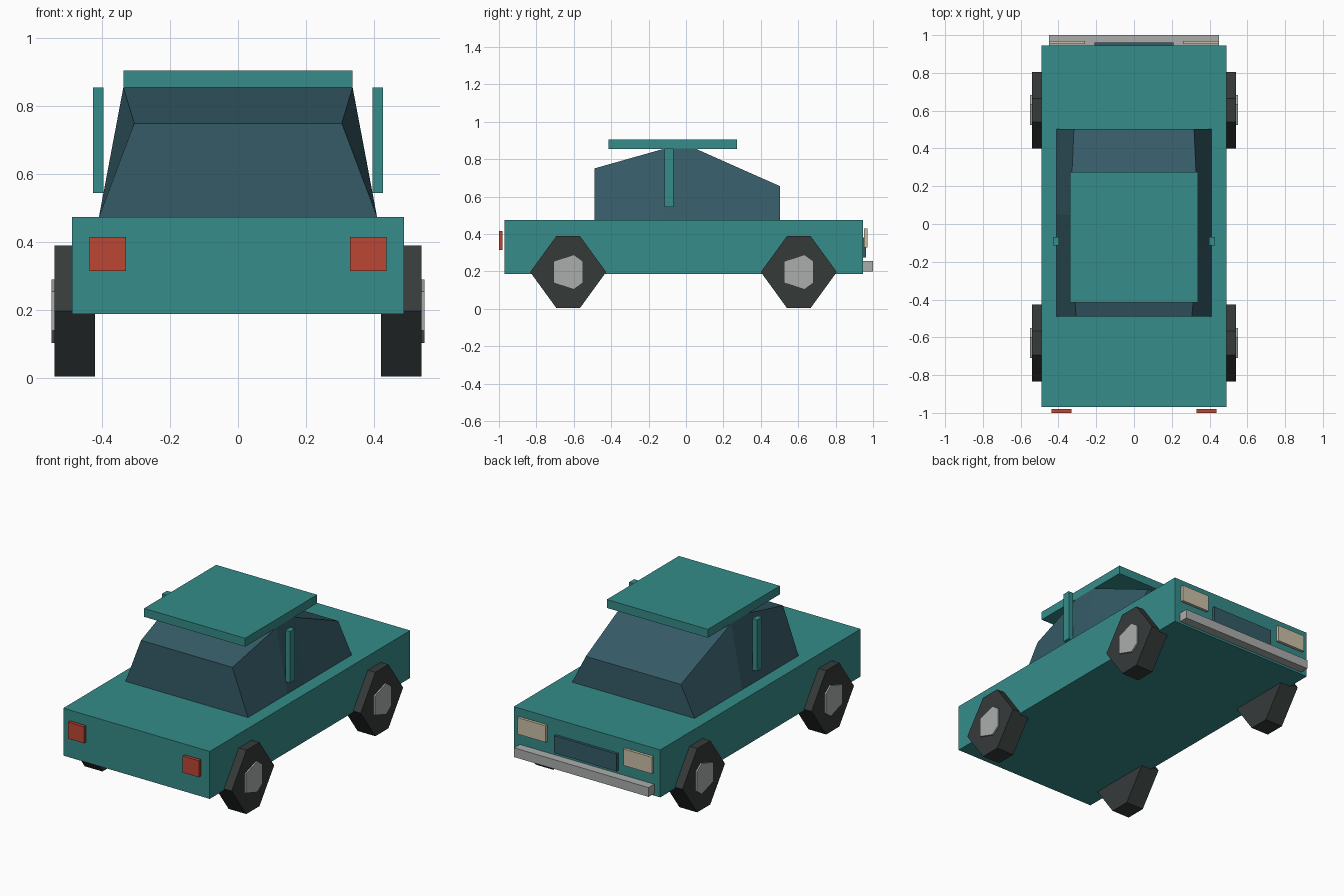
import bpy, bmesh, math
from mathutils import Matrix

if "Cube" in bpy.data.objects:
    bpy.data.objects.remove(bpy.data.objects["Cube"])


def material(name, rgb):
    m = bpy.data.materials.new(name)
    m.diffuse_color = (*rgb, 1)
    m.use_nodes = True
    m.node_tree.nodes["Principled BSDF"].inputs["Base Color"].default_value = m.diffuse_color
    return m


TEAL = material("teal paint", (0.035, 0.262, 0.252))
GLASS = material("dark blue glass", (0.036, 0.105, 0.135))
RUBBER = material("black rubber", (0.036, 0.043, 0.042))
METAL = material("light grey metal", (0.40, 0.42, 0.41))
RED = material("red lens", (0.50, 0.061, 0.034))
CREAM = material("cream lens", (0.60, 0.53, 0.39))


def finish(bm, name, mat):
    bmesh.ops.recalc_face_normals(bm, faces=bm.faces)
    me = bpy.data.meshes.new(name)
    bm.to_mesh(me)
    bm.free()
    me.materials.append(mat)
    ob = bpy.data.objects.new(name, me)
    bpy.context.collection.objects.link(ob)
    return ob


def box(name, x, y, z, mat):
    """Box from (min, max) pairs."""
    bm = bmesh.new()
    bmesh.ops.create_cube(bm, size=1)
    for v in bm.verts:
        v.co = [r[0] if c < 0 else r[1] for c, r in zip(v.co, (x, y, z))]
    return finish(bm, name, mat)


def disc(name, radius, x0, x1, y, z, mat):
    """Ten-sided cylinder along x with corners pointing along y."""
    bm = bmesh.new()
    bmesh.ops.create_cone(bm, cap_ends=True, segments=10, radius1=radius,
                          radius2=radius, depth=abs(x1 - x0))
    for v in bm.verts:
        a = round(math.atan2(v.co.y, v.co.x) / math.radians(36)) * math.radians(36)
        v.co.x, v.co.y = radius * math.cos(a), radius * math.sin(a)
    # local z -> world x, local x -> world y, local y -> world z
    turn = Matrix(((0, 0, 1), (1, 0, 0), (0, 1, 0))).to_4x4()
    bm.transform(Matrix.Translation(((x0 + x1) / 2, y, z)) @ turn)
    return finish(bm, name, mat)


# Body and roof slab
box("body", (-0.49, 0.49), (-0.97, 0.946), (0.187, 0.474), TEAL)
box("roof", (-0.338, 0.338), (-0.415, 0.274), (0.855, 0.906), TEAL)

# Cabin: cross-sections as (y, top height, top half-width)
sections = [(-0.49, 0.75, 0.306), (-0.115, 0.856, 0.338),
            (0.05, 0.856, 0.338), (0.503, 0.655, 0.318)]
bm = bmesh.new()
rings = []
for y, top, half in sections:
    pts = [(-0.41, y, 0.474), (0.41, y, 0.474), (half, y, top), (-half, y, top)]
    rings.append([bm.verts.new(p) for p in pts])
for a, b in zip(rings, rings[1:]):
    for i in range(4):
        j = (i + 1) % 4
        bm.faces.new((a[i], a[j], b[j], b[i]))
bm.faces.new(rings[0])
bm.faces.new(rings[-1])
finish(bm, "cabin", GLASS)

# Grille and bumper
box("grille", (-0.21, 0.21), (0.94, 0.962), (0.275, 0.38), GLASS)
box("bumper", (-0.45, 0.45), (0.946, 1.0), (0.2, 0.256), METAL)

# Parts repeated on both sides
for side, s in (("left", -1), ("right", 1)):
    def span(a, b):
        return tuple(sorted((s * a, s * b)))

    box(f"{side}_pillar", span(0.397, 0.428), (-0.115, -0.068), (0.545, 0.856), TEAL)
    box(f"{side}_tail_light", span(0.33, 0.438), (-1.0, -0.98), (0.315, 0.415), RED)
    box(f"{side}_headlight", span(0.26, 0.45), (0.953, 0.97), (0.328, 0.428), CREAM)
    for end, y in (("bumper_end", 0.603), ("tail_end", -0.63)):
        disc(f"{side}_{end}_tyre", 0.203, s * 0.422, s * 0.541, y, 0.196, RUBBER)
        disc(f"{side}_{end}_hub", 0.098, s * 0.48, s * 0.55, y, 0.196, METAL)
